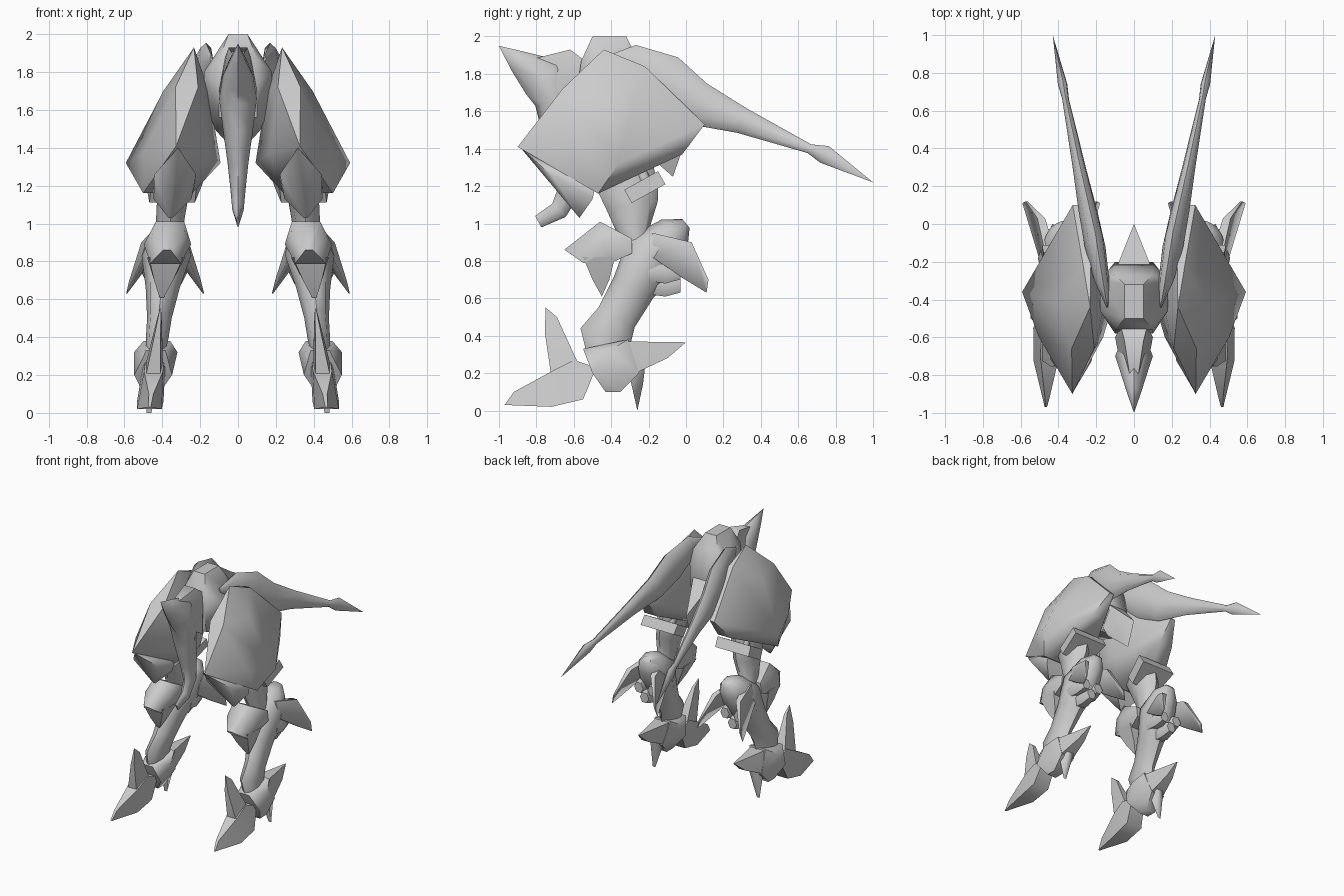
import bpy
import bmesh
from math import cos, sin, pi, radians
from mathutils import Vector

default_cube = bpy.data.objects.get("Cube")
if default_cube:
    bpy.data.objects.remove(default_cube, do_unlink=True)

# One plain grey covers the whole walker
grey = bpy.data.materials.new("plain_grey")
grey.use_nodes = True
colour = (0.6, 0.6, 0.6, 1)
grey.diffuse_color = colour
grey.node_tree.nodes["Principled BSDF"].inputs["Base Color"].default_value = colour

# Sloping centre lines: x at the origin, then its slope along y and along z
middle_line = (0, 0, 0)
leg_line = (.47, 0, -.11)
tail_line = (.23, .2, 0)
shell_line = (.58, 0, -.18)

parts = []


def on_line(line, y, z):
    """Point on a centre line at a given depth and height."""
    base, y_slope, z_slope = line
    return Vector((base + y_slope * y + z_slope * z, y, z))


def finish(name, bm, line):
    """Turn a bmesh into an object, mirrored across x when off the middle."""
    bmesh.ops.remove_doubles(bm, verts=bm.verts[:], dist=0.0005)
    bmesh.ops.recalc_face_normals(bm, faces=bm.faces[:])
    mesh = bpy.data.meshes.new(name)
    bm.to_mesh(mesh)
    bm.free()
    mesh.materials.append(grey)
    part = bpy.data.objects.new(name, mesh)
    bpy.context.collection.objects.link(part)
    if line is not middle_line:
        mirror = part.modifiers.new("mirror_pair", 'MIRROR')
        mirror.use_mirror_merge = False
    parts.append(part)


def loft(name, line, sections, sides=8):
    """Skin elliptical rings given as (half width, half depth, y, z)."""
    bm = bmesh.new()
    rings = []
    centres = [on_line(line, y, z) for width, depth, y, z in sections]
    for i, (width, depth, y, z) in enumerate(sections):
        before = centres[max(i - 1, 0)]
        after = centres[min(i + 1, len(centres) - 1)]
        along = after - before
        across = Vector((0, -along.z, along.y)).normalized()
        ring = []
        for k in range(sides):
            angle = 2 * pi * k / sides
            offset = Vector((width * cos(angle), 0, 0)) + across * depth * sin(angle)
            ring.append(bm.verts.new(centres[i] + offset))
        rings.append(ring)
    for low, high in zip(rings, rings[1:]):
        for k in range(sides):
            n = (k + 1) % sides
            bm.faces.new((low[k], low[n], high[n], high[k]))
    bm.faces.new(rings[0])
    bm.faces.new(rings[-1])
    finish(name, bm, line)


def plate(name, line, points):
    """Wrap a faceted solid round points given as (half width, y, z)."""
    bm = bmesh.new()
    for width, y, z in points:
        for side in ((-1, 1) if width else (0,)):
            bm.verts.new(on_line(line, y, z) + Vector((side * width, 0, 0)))
    result = bmesh.ops.convex_hull(bm, input=bm.verts[:])
    spare = set(result["geom_interior"]) | set(result["geom_unused"])
    spare = [g for g in spare if isinstance(g, bmesh.types.BMVert)]
    bmesh.ops.delete(bm, geom=spare, context='VERTS')
    finish(name, bm, line)


# Central body, ending in a rear stinger
plate("torso", middle_line, [
    (.05, -.5, 2), (.05, -.32, 2), (.1, -.56, 1.87), (.1, -.27, 1.9),
    (.1, -.58, 1.74), (.18, -.46, 1.8), (.18, -.3, 1.8), (.18, -.4, 1.66),
    (.1, -.55, 1.56), (.15, -.4, 1.53), (.1, -.2, 1.6), (.08, -.28, 1.45),
])
plate("rear_stinger", middle_line, [
    (.1, -.25, 1.7), (.09, -.28, 1.5), (.06, -.24, 1.4),
    (.04, -.12, 1.34), (0, 0, 1.45), (0, -.07, 1.25),
])

# Head crest with a trunk hanging in front
loft("head_and_trunk", middle_line, [
    (0, 0, -1, 1.95), (.035, .06, -.9, 1.87), (.08, .13, -.76, 1.78),
    (.1, .11, -.7, 1.66), (.08, .09, -.68, 1.5), (.055, .075, -.64, 1.32),
    (.04, .065, -.62, 1.18), (.03, .05, -.68, 1.07), (.006, .035, -.79, 1.01),
])
plate("head_back", middle_line, [
    (.05, -.62, 1.93), (.07, -.54, 1.87), (.02, -.82, 1.88),
    (.1, -.6, 1.7), (.07, -.76, 1.66), (.07, -.56, 1.54),
])

# Long swept tails
loft("tail", tail_line, [
    (.005, .02, -.44, 1.87), (.04, .1, -.3, 1.86), (.055, .15, -.12, 1.76),
    (.05, .12, .06, 1.64), (.035, .07, .3, 1.55), (.018, .025, .66, 1.4),
    (.025, .05, .74, 1.37), (0, 0, 1, 1.22),
])

# Hip armour shell and its lower front guard
plate("hip_shell", shell_line, [
    (0, -.44, 1.93), (.02, -.22, 1.84), (.12, -.42, 1.7), (.06, -.66, 1.72),
    (0, -.9, 1.41), (.17, -.6, 1.37), (.25, -.36, 1.32), (.13, -.47, 1.16),
    (.12, -.16, 1.36), (.02, .1, 1.53), (.06, -.02, 1.37),
])
plate("shell_guard", leg_line, [
    (0, -.88, 1.4), (.01, -.57, 1.03), (.1, -.5, 1.13),
    (.11, -.48, 1.22), (.11, -.72, 1.26),
])

# Thigh, pistons and crossbar
loft("thigh", leg_line, [
    (.08, .13, -.31, 1.34), (.085, .16, -.31, 1.18), (.08, .14, -.29, 1.1),
    (.07, .08, -.28, .94), (.06, .08, -.24, .84),
])
base, y_slope, z_slope = leg_line
for label, shift in (("inner", -.05), ("outer", .05)):
    piston_line = (base + shift, y_slope, z_slope)
    loft(label + "_piston", piston_line, [
        (.03, .03, -.27, 1.36), (.03, .03, -.2, 1.18)])
plate("crossbar", leg_line, [
    (.12, -.33, 1.18), (.15, -.15, 1.28), (.15, -.11, 1.21), (.12, -.29, 1.11),
])

# Knee cap with its lower point
plate("knee_cap", leg_line, [
    (.02, -.65, .86), (.075, -.46, 1.01), (.1, -.29, .92), (.1, -.29, .84),
    (.125, -.44, .89), (.08, -.55, .79), (.08, -.4, .79), (.09, -.54, .92),
])
plate("knee_point", leg_line, [
    (.09, -.55, .82), (.1, -.38, .82), (.05, -.5, .7),
    (.05, -.41, .7), (.012, -.45, .61),
])

# Shin running from the rear of the knee to the ankle
loft("shin", leg_line, [
    (.04, .03, 0, 1), (.1, .1, -.06, .95), (.13, .16, -.18, .83),
    (.09, .12, -.28, .66), (.065, .11, -.37, .5), (.06, .14, -.43, .4),
    (.05, .1, -.43, .3),
])

# Swept spikes flaring out on both sides of the calf
for label, side in (("inner", -1), ("outer", 1)):
    spike_line = (.385 + side * .37, side * .2, side * -.3)
    plate(label + "_calf_spike", spike_line, [
        (.03, -.18, .95), (.02, .03, .9), (.03, -.18, .82),
        (.01, -.02, .71), (.005, .12, .7), (.003, .11, .63),
    ])

# Cluster of rounded blocks behind the calf
for label, shift, z in (("inner", -.06, .74), ("outer", .06, .74), ("lower", 0, .67)):
    block_line = (base + shift, y_slope, z_slope)
    loft(label + "_calf_block", block_line, [
        (.05, .055, -.2, z), (.06, .07, -.11, z), (.04, .045, -.03, z),
    ], sides=6)

# Ankle armour, rear spur and heel spike
plate("ankle_guard", leg_line, [
    (.05, -.55, .33), (.07, -.31, .38), (.06, -.25, .2), (.04, -.35, .1),
    (.04, -.43, .1), (.1, -.5, .2), (.115, -.41, .32),
])
plate("ankle_spur", leg_line, [
    (.07, -.35, .37), (.08, -.36, .28), (.06, -.27, .2),
    (.03, -.1, .28), (.003, 0, .365),
])
plate("heel_spike", leg_line, [
    (.04, -.31, .22), (.03, -.22, .22), (.02, -.23, .14), (.012, -.26, 0),
])

# Pointed foot with an upright fin
plate("foot", leg_line, [
    (.006, -.97, .03), (.012, -.92, .1), (.05, -.7, .22), (.05, -.6, .27),
    (.06, -.48, .23), (.07, -.55, .06), (.065, -.72, .02),
])
plate("foot_fin", leg_line, [
    (.04, -.72, .18), (.045, -.58, .26), (.025, -.67, .4),
    (.012, -.69, .5), (.003, -.75, .55), (.015, -.755, .42),
])

# Smooth the soft panels while keeping the hard creases
bpy.ops.object.select_all(action='DESELECT')
for part in parts:
    part.select_set(True)
bpy.context.view_layer.objects.active = parts[0]
bpy.ops.object.shade_smooth_by_angle(angle=radians(55))
